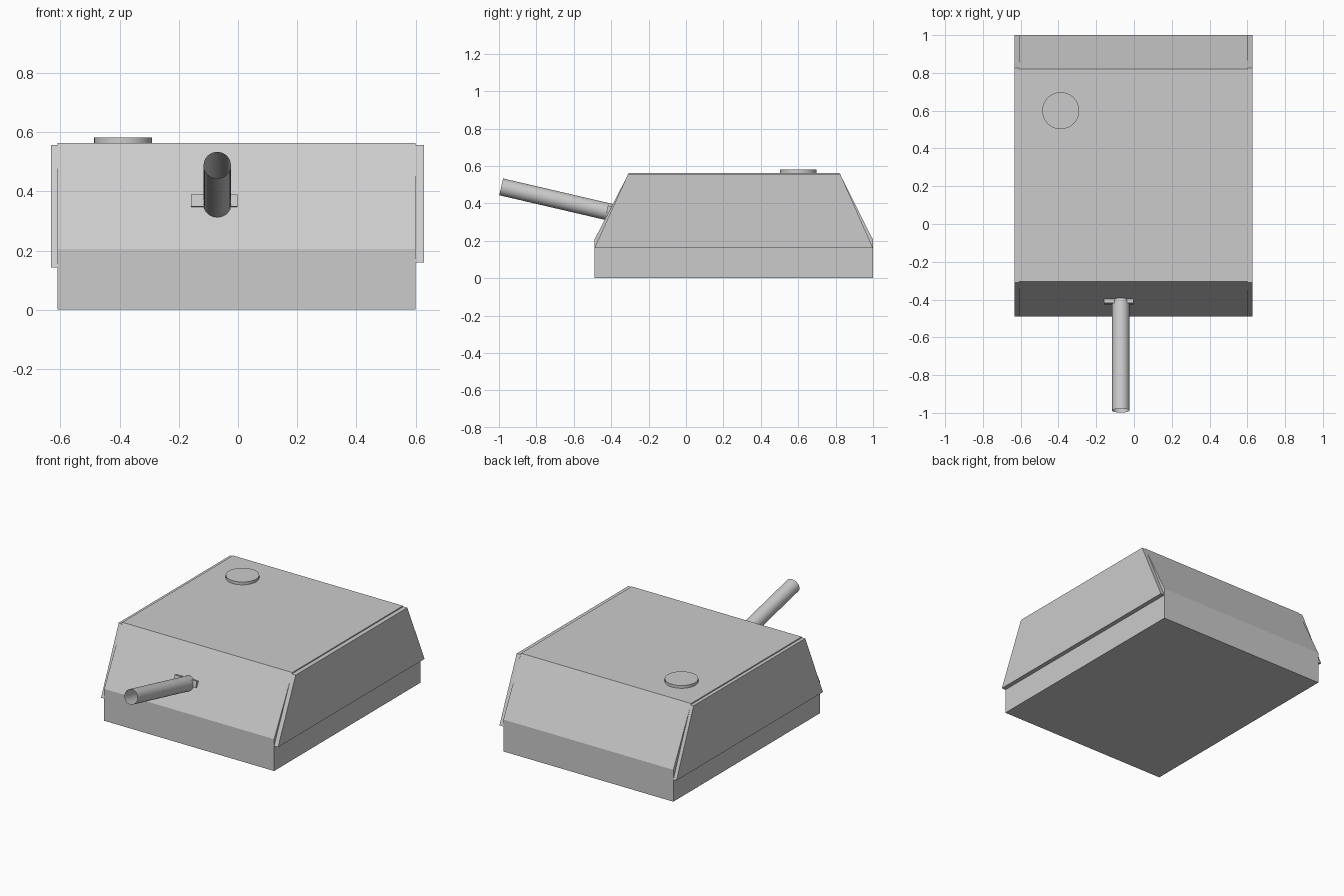
import bpy, bmesh
from math import radians, cos, sin, pi
from mathutils import Vector

if "Cube" in bpy.data.objects:
    bpy.data.objects.remove(bpy.data.objects["Cube"])

def prism(name, profile, x0, x1):
    """Extrude a y/z profile along x."""
    bm = bmesh.new()
    face = bm.faces.new([bm.verts.new((x0, y, z)) for y, z in profile])
    ext = bmesh.ops.extrude_face_region(bm, geom=[face])
    moved = [v for v in ext["geom"] if isinstance(v, bmesh.types.BMVert)]
    bmesh.ops.translate(bm, verts=moved, vec=(x1 - x0, 0, 0))
    bmesh.ops.recalc_face_normals(bm, faces=bm.faces)
    me = bpy.data.meshes.new(name)
    bm.to_mesh(me)
    bm.free()
    ob = bpy.data.objects.new(name, me)
    bpy.context.collection.objects.link(ob)
    return ob

# Hull with sloped front and rear
prism("hull", [(-0.49, 0), (1, 0), (1, 0.205), (0.82, 0.563),
               (-0.305, 0.563), (-0.49, 0.205)], -0.61, 0.60)

# Armour plates on both flanks
for name, x0, x1, z0 in (("left_side_plate", -0.632, -0.61, 0.142),
                         ("right_side_plate", 0.60, 0.628, 0.16)):
    prism(name, [(-0.49, z0), (1, z0), (0.825, 0.556), (-0.31, 0.556)], x0, x1)

# Gun barrel: open tube pitched upward
base, muzzle = Vector((-0.07, -0.36, 0.342)), Vector((-0.07, -0.988, 0.488))
axis = muzzle - base
bpy.ops.mesh.primitive_cylinder_add(vertices=32, radius=0.046, depth=axis.length,
                                    end_fill_type='NOTHING',
                                    location=(base + muzzle) / 2,
                                    rotation=axis.to_track_quat('Z', 'Y').to_euler())
bpy.context.object.name = "gun_barrel"
bpy.ops.object.shade_smooth_by_angle()

# Gun mount: small block tilted with the barrel
bpy.ops.mesh.primitive_cube_add(size=1, location=(-0.08, -0.405, 0.365),
                                rotation=(radians(-13), 0, 0))
mount = bpy.context.object
mount.name = "gun_mount"
mount.scale = (0.156, 0.034, 0.04)

# Roof hatch
bpy.ops.mesh.primitive_cylinder_add(vertices=32, radius=0.098, depth=0.03,
                                    location=(-0.388, 0.6, 0.566))
bpy.context.object.name = "roof_hatch"
bpy.ops.object.shade_smooth_by_angle()
